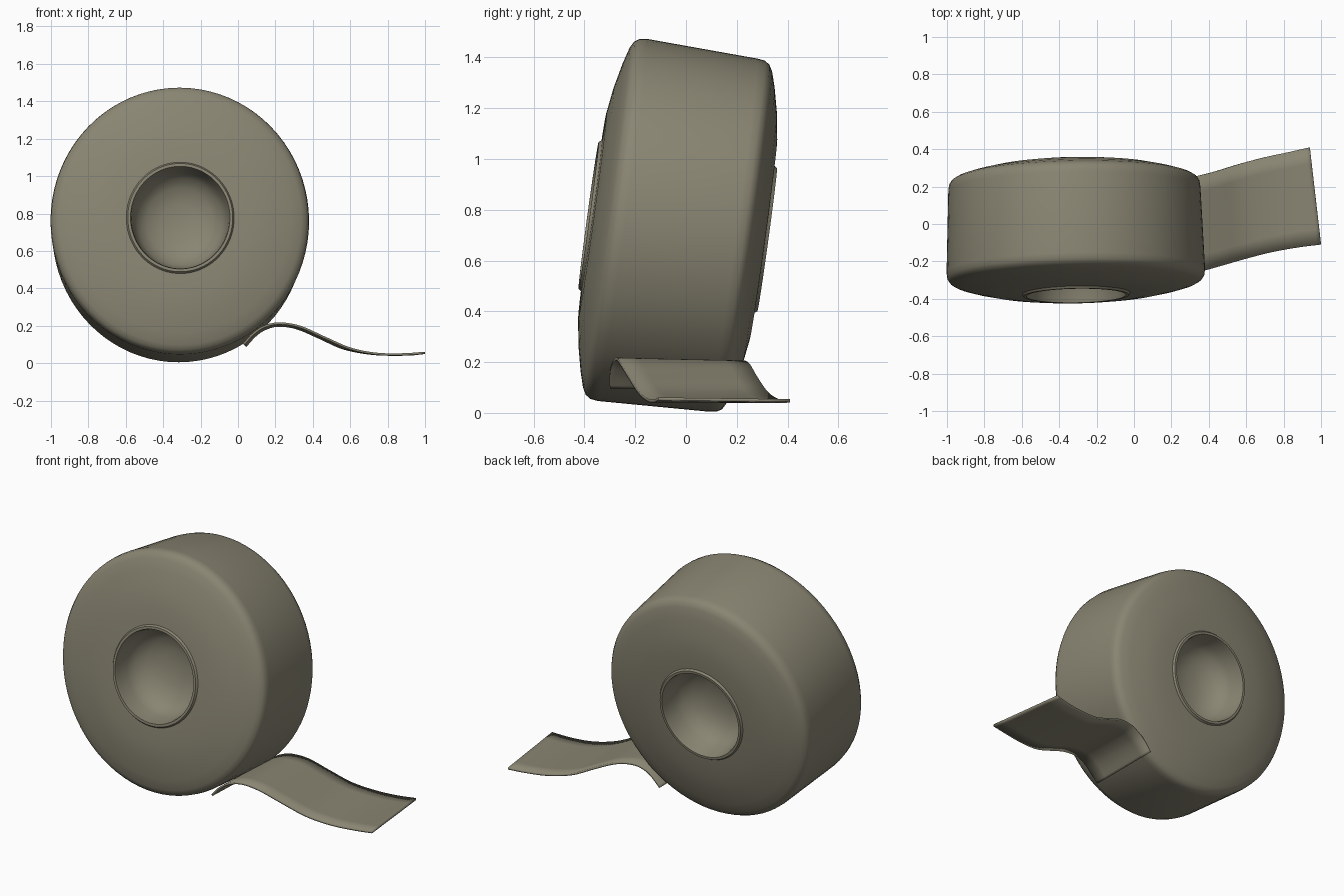
import bpy, bmesh, math
from mathutils import Vector

if "Cube" in bpy.data.objects:
    bpy.data.objects.remove(bpy.data.objects["Cube"], do_unlink=True)

olive = bpy.data.materials.new("olive_grey")
olive.use_nodes = True
colour = (0.25, 0.235, 0.17, 1)
olive.diffuse_color = colour
olive.node_tree.nodes["Principled BSDF"].inputs["Base Color"].default_value = colour


def make_object(name, bm):
    bmesh.ops.recalc_face_normals(bm, faces=bm.faces)
    mesh = bpy.data.meshes.new(name)
    bm.to_mesh(mesh)
    bm.free()
    mesh.materials.append(olive)
    obj = bpy.data.objects.new(name, mesh)
    bpy.context.collection.objects.link(obj)
    bpy.ops.object.select_all(action="DESELECT")
    obj.select_set(True)
    bpy.context.view_layer.objects.active = obj
    bpy.ops.object.shade_smooth_by_angle(angle=math.radians(40))
    return obj


def smooth_path(points, steps):
    """Catmull-Rom interpolation through the points."""
    p = [Vector(q) for q in points]
    p = [2 * p[0] - p[1]] + p + [2 * p[-1] - p[-2]]
    out = []
    for a, b, c, d in zip(p, p[1:], p[2:], p[3:]):
        for i in range(steps):
            t = i / steps
            out.append(b + (c - a) * t / 2 + (a * 2 - b * 5 + c * 4 - d) * t * t / 2
                       + (b * 3 - a - c * 3 + d) * t ** 3 / 2)
    return out + [p[-2]]


# Roll: half profile (radius, distance along axis) from dished hub to outer rim
half = [(0, .13), (.1, .137), (.18, .163), (.23, .205), (.255, .255), (.265, .335),
        (.27, .355), (.285, .355), (.293, .343), (.4, .34), (.5, .325), (.6, .302),
        (.66, .284), (.685, .27), (.698, .25), (.702, .22)]
profile = [(r * 1.01, -a) for r, a in half] + [(r * 0.985, a) for r, a in reversed(half)]
bm = bmesh.new()
verts = [bm.verts.new((r, 0, a)) for r, a in profile]
edges = [bm.edges.new(pair) for pair in zip(verts, verts[1:])]
bmesh.ops.spin(bm, geom=verts + edges, cent=(0, 0, 0), axis=(0, 0, 1),
               angle=math.tau, steps=80)
bmesh.ops.remove_doubles(bm, verts=bm.verts, dist=0.0005)
roll = make_object("tape_roll", bm)
roll.rotation_euler = (math.radians(-97.8), 0, math.radians(1))
roll.scale = (0.975, 1.015, 1)
roll.location = (-0.315, -0.032, 0.73)

# Loose end: ribbon between a front edge and a back edge
front_edge = [(.03, -.3, .10), (.08, -.3, .155), (.14, -.29, .195), (.22, -.275, .212),
              (.33, -.26, .195), (.46, -.225, .138), (.6, -.185, .078), (.74, -.15, .05),
              (.88, -.125, .047), (1, -.11, .055)]
back_edge = [(.04, .2, .09), (.09, .205, .145), (.14, .21, .18), (.21, .225, .2),
             (.31, .25, .188), (.43, .28, .138), (.56, .32, .08), (.7, .357, .052),
             (.83, .385, .045), (.94, .41, .048)]
bm = bmesh.new()
rows = []
for f, b in zip(smooth_path(front_edge, 5), smooth_path(back_edge, 5)):
    rows.append([bm.verts.new(f.lerp(b, i / 6)) for i in range(7)])
for r0, r1 in zip(rows, rows[1:]):
    for i in range(6):
        bm.faces.new((r0[i], r1[i], r1[i + 1], r0[i + 1]))
ribbon = make_object("loose_tape_end", bm)
solid = ribbon.modifiers.new("thickness", "SOLIDIFY")
solid.thickness = 0.012
solid.offset = 0
